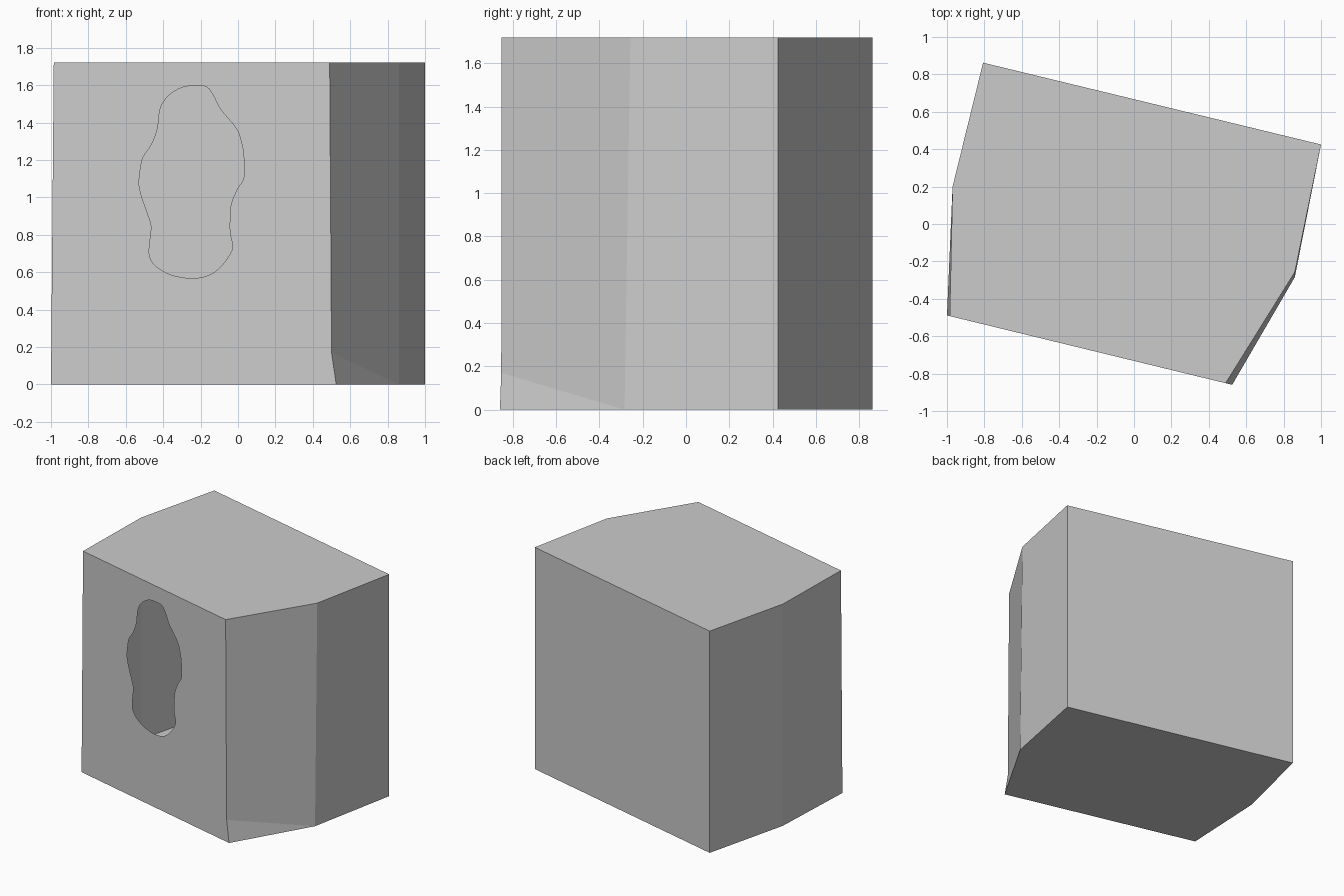
import bpy, bmesh
from mathutils import Vector

if "Cube" in bpy.data.objects:
    bpy.data.objects.remove(bpy.data.objects["Cube"])

H = 1.72


def front_y(x):
    """Plane of the slanted front wall."""
    return -0.49 - 0.2432 * (x + 0.995)


def on_front(x, z):
    return Vector((x, front_y(x), z))


def make_object(name, bm):
    mesh = bpy.data.meshes.new(name)
    bm.to_mesh(mesh)
    bm.free()
    obj = bpy.data.objects.new(name, mesh)
    bpy.context.collection.objects.link(obj)
    return obj


def smooth_loop(pts, steps=4):
    """Closed Catmull-Rom curve through the 2D points."""
    out, n = [], len(pts)
    for i in range(n):
        a, b, c, d = (Vector(pts[(i + k) % n]) for k in (-1, 0, 1, 2))
        for s in range(steps):
            t = s / steps
            out.append(0.5 * (2 * b + (c - a) * t + (2 * a - 5 * b + 4 * c - d) * t * t
                              + (3 * b - 3 * c + d - a) * t ** 3))
    return out


# Plan corners, anticlockwise: front left, front right, right, back right, back left, left
top_plan = [(-0.985, front_y(-0.985)), (0.49, front_y(0.49)), (0.86, -0.257),
            (1.0, 0.425), (-0.807, 0.8625), (-0.97, 0.2)]
base_plan = [(-1.0, front_y(-1.0)), (0.525, front_y(0.525)), (0.86, -0.284),
             (1.0, 0.425), (-0.807, 0.8625), (-0.97, 0.2)]

# Thin hollow shell: floor, ceiling and every wall except the front
bm = bmesh.new()
top = [bm.verts.new((x, y, H)) for x, y in top_plan]
base = [bm.verts.new((x, y, 0)) for x, y in base_plan]
kink = bm.verts.new(on_front(0.50, 0.17))
bm.faces.new(top)
bm.faces.new(base[::-1])
bm.faces.new((base[1], base[2], kink))
bm.faces.new((kink, base[2], top[2], top[1]))
for i in range(2, 6):
    j = (i + 1) % 6
    bm.faces.new((base[i], base[j], top[j], top[i]))
make_object("room_shell", bm)

# Front wall with the irregular opening
opening = [(-0.232, 1.597), (-0.168, 1.59), (-0.131, 1.543), (-0.099, 1.479), (-0.051, 1.42),
           (-0.008, 1.366), (0.013, 1.313), (0.029, 1.233), (0.032, 1.11), (-0.003, 1.046),
           (-0.035, 0.971), (-0.043, 0.896), (-0.043, 0.81), (-0.029, 0.741), (-0.045, 0.693),
           (-0.094, 0.628), (-0.152, 0.586), (-0.232, 0.567), (-0.313, 0.575), (-0.382, 0.596),
           (-0.446, 0.639), (-0.473, 0.687), (-0.473, 0.746), (-0.463, 0.842), (-0.479, 0.901),
           (-0.516, 1.008), (-0.529, 1.083), (-0.516, 1.185), (-0.5, 1.227), (-0.463, 1.281),
           (-0.432, 1.36), (-0.42, 1.452), (-0.404, 1.5), (-0.366, 1.548), (-0.302, 1.586)]
border = [(-1.0, 0), (0.525, 0), (0.50, 0.17), (0.49, H), (-0.985, H)]
bm = bmesh.new()
edges = []
for loop in (border, smooth_loop(opening)):
    vs = [bm.verts.new(on_front(x, z)) for x, z in loop]
    edges += [bm.edges.new((vs[i - 1], vs[i])) for i in range(len(vs))]
bmesh.ops.triangle_fill(bm, use_beauty=True, edges=edges, normal=(-0.236, -0.972, 0))
for f in bm.faces:
    f.normal_update()
    if f.normal.y > 0:
        f.normal_flip()
make_object("front_wall", bm)
